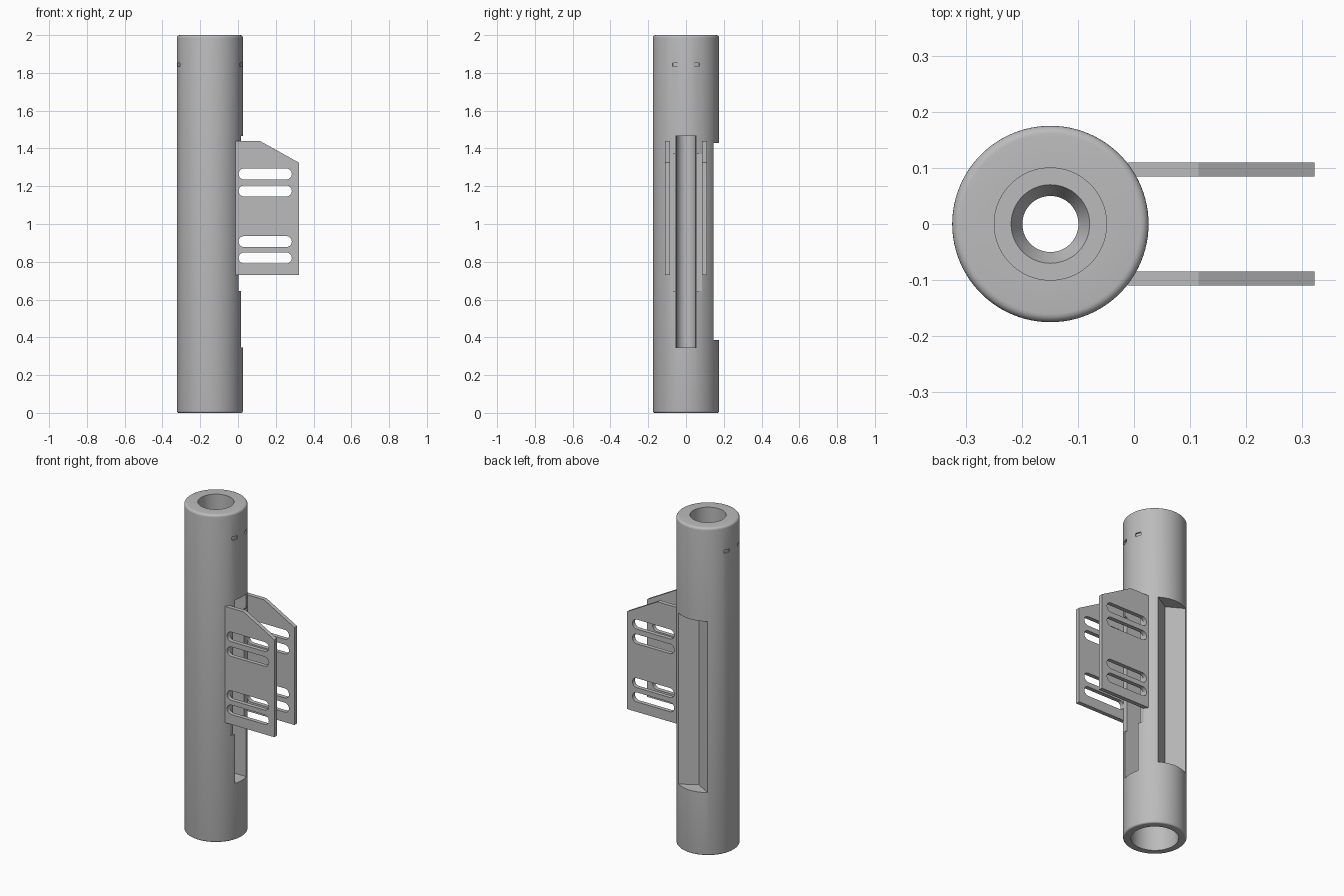
import bpy, bmesh, math
from mathutils import Matrix

if "Cube" in bpy.data.objects:
    bpy.data.objects.remove(bpy.data.objects["Cube"], do_unlink=True)

AXIS = -0.149   # x of the tube axis
R = 0.175       # tube radius

grey = bpy.data.materials.new("plain grey")
grey.use_nodes = True
colour = (0.5, 0.5, 0.5, 1)
grey.diffuse_color = colour
grey.node_tree.nodes["Principled BSDF"].inputs["Base Color"].default_value = colour


def finish(bm, name):
    bmesh.ops.recalc_face_normals(bm, faces=bm.faces)
    mesh = bpy.data.meshes.new(name)
    bm.to_mesh(mesh)
    bm.free()
    mesh.materials.append(grey)
    obj = bpy.data.objects.new(name, mesh)
    bpy.context.collection.objects.link(obj)
    return obj


def select(obj):
    bpy.ops.object.select_all(action='DESELECT')
    obj.select_set(True)
    bpy.context.view_layer.objects.active = obj


def prism(name, points, direction):
    """Extrude a closed polygon of 3D points along a direction."""
    bm = bmesh.new()
    face = bm.faces.new([bm.verts.new(p) for p in points])
    new = bmesh.ops.extrude_face_region(bm, geom=[face])["geom"]
    bmesh.ops.translate(bm, vec=direction,
                        verts=[v for v in new if isinstance(v, bmesh.types.BMVert)])
    return finish(bm, name)


def box(name, x0, x1, y0, y1, z0, z1):
    return prism(name, [(x0, y0, z0), (x1, y0, z0), (x1, y1, z0), (x0, y1, z0)],
                 (0, 0, z1 - z0))


def cut(obj, cutters):
    for c in cutters:
        select(obj)
        mod = obj.modifiers.new("cut", 'BOOLEAN')
        mod.operation, mod.solver, mod.object = 'DIFFERENCE', 'EXACT', c
        bpy.ops.object.modifier_apply(modifier=mod.name)
        bpy.data.objects.remove(c, do_unlink=True)


def arc(cx, cz, r, a0, a1, n):
    return [(cx + r * math.cos(math.radians(a0 + (a1 - a0) * i / n)),
             cz + r * math.sin(math.radians(a0 + (a1 - a0) * i / n))) for i in range(n + 1)]


# Turned tube: rounded rims, stepped bore
profile = [(0.131, 0)] + arc(R - 0.01, 0.01, 0.01, -90, 0, 4)
profile += arc(R - 0.015, 1.985, 0.015, 0, 90, 5)
profile += [(0.1, 2), (0.1, 1.56), (0.07, 1.56), (0.05, 1.52), (0.05, 0.3), (0.131, 0.3)]
bm = bmesh.new()
SIDES = 96
rings = []
for i in range(SIDES):
    a = math.tau * i / SIDES
    rings.append([bm.verts.new((AXIS + r * math.cos(a), r * math.sin(a), z)) for r, z in profile])
for i in range(SIDES):
    p, q = rings[i], rings[(i + 1) % SIDES]
    for j in range(len(profile)):
        k = (j + 1) % len(profile)
        bm.faces.new((p[j], q[j], q[k], p[k]))
tube = finish(bm, "tube")

# Long side slot into the bore, flat seat between the plates, V groove at the back
groove = [(AXIS, 0.088), (AXIS + 0.2, 0.204), (AXIS + 0.2, 0.3),
          (AXIS - 0.2, 0.3), (AXIS - 0.2, 0.204)]
cutters = [
    box("slot_cutter", AXIS, 0.1, -0.055, 0.055, 0.345, 1.465),
    box("seat_cutter", 0.0035, 0.1, -0.085, 0.085, 0.645, 1.37),
    prism("groove_cutter", [(x, y, 0.385) for x, y in groove], (0, 0, 1.045)),
]
# Small dash marks near the top, two on each side
for base in (0, 180):
    for off in (-18.5, 18.5):
        dash = box("dash_cutter", R - 0.008, R + 0.02, -0.018, 0.018, 1.833, 1.853)
        dash.data.transform(Matrix.Translation((AXIS, 0, 0))
                            @ Matrix.Rotation(math.radians(base + off), 4, 'Z'))
        cutters.append(dash)
cut(tube, cutters)
select(tube)
bpy.ops.object.shade_smooth_by_angle(angle=math.radians(25))

# Two side plates, each with four rounded slots
outline = [(-0.012, 0.73), (0.322, 0.73), (0.322, 1.325), (0.115, 1.44), (-0.012, 1.44)]
for name, y in (("front_plate", -0.11), ("back_plate", 0.085)):
    plate = prism(name, [(x, y, z) for x, z in outline], (0, 0.025, 0))
    slots = []
    for z in (0.82, 0.907, 1.175, 1.265):
        h = 0.029
        loop = arc(0.285 - h, z, h, -90, 90, 12) + arc(0.003 + h, z, h, 90, 270, 12)
        slots.append(prism("plate_slot_cutter", [(x, y - 0.02, u) for x, u in loop], (0, 0.065, 0)))
    cut(plate, slots)
    select(plate)
    bpy.ops.object.shade_smooth_by_angle(angle=math.radians(25))
